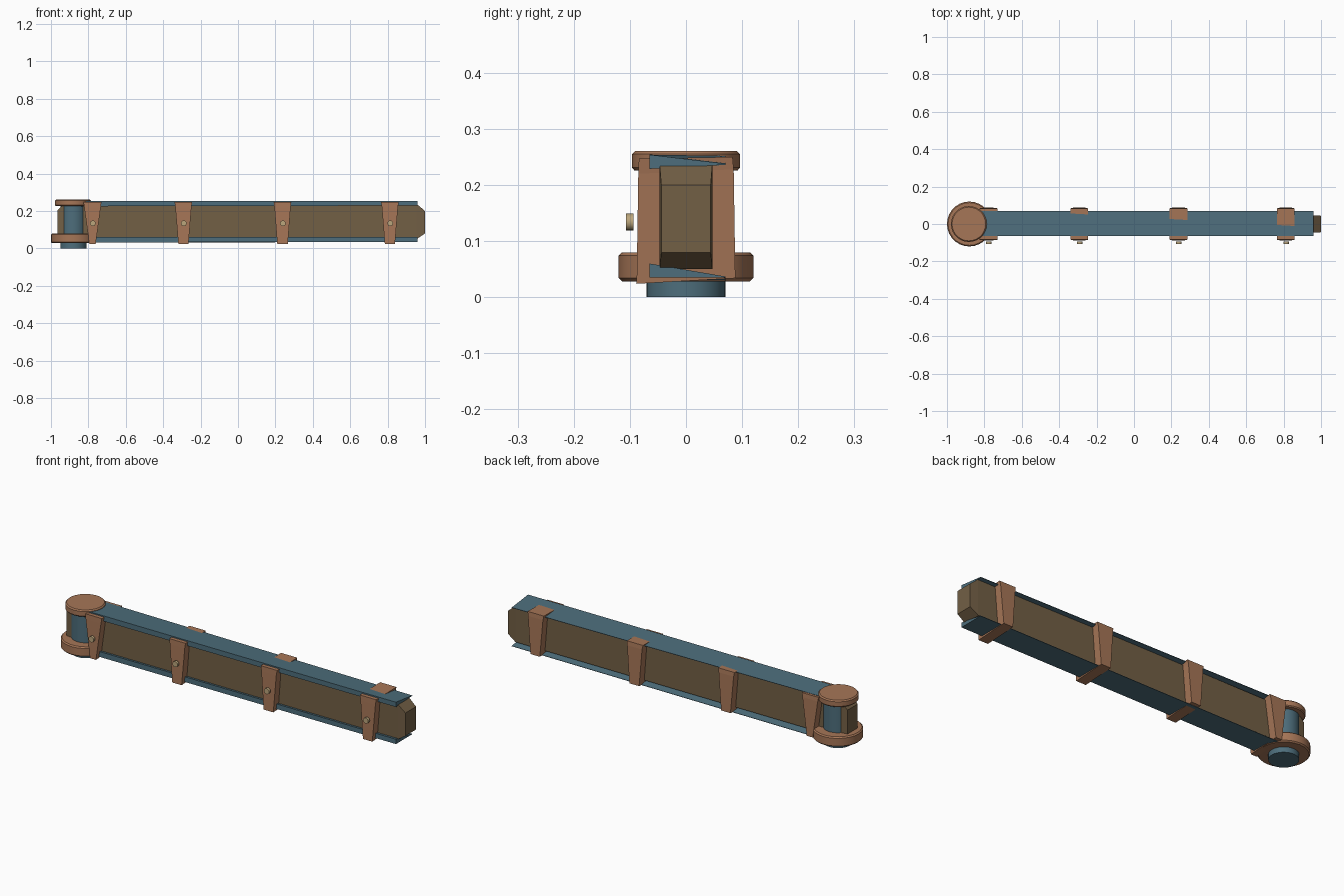
import bpy, bmesh, math
from mathutils import Matrix

if "Cube" in bpy.data.objects:
    bpy.data.objects.remove(bpy.data.objects["Cube"])


def mat(name, rgb):
    m = bpy.data.materials.new(name)
    m.diffuse_color = (*rgb, 1)
    m.use_nodes = True
    m.node_tree.nodes["Principled BSDF"].inputs["Base Color"].default_value = m.diffuse_color
    return m


WOOD = mat("wood", (0.17, 0.115, 0.06))
COPPER = mat("copper", (0.38, 0.18, 0.095))
STEEL = mat("blue_steel", (0.075, 0.155, 0.2))
BRASS = mat("brass", (0.5, 0.38, 0.2))


def finish(name, bm, material, smooth=False):
    bmesh.ops.recalc_face_normals(bm, faces=bm.faces)
    me = bpy.data.meshes.new(name)
    bm.to_mesh(me)
    bm.free()
    me.materials.append(material)
    ob = bpy.data.objects.new(name, me)
    bpy.context.collection.objects.link(ob)
    if smooth:
        bpy.ops.object.select_all(action='DESELECT')
        bpy.context.view_layer.objects.active = ob
        ob.select_set(True)
        bpy.ops.object.shade_smooth_by_angle(angle=math.radians(35))
    return ob


def loft(name, sections, material):
    """Skin a list of equal-length vertex rings and cap both ends."""
    bm = bmesh.new()
    rings = [[bm.verts.new(p) for p in s] for s in sections]
    for a, b in zip(rings, rings[1:]):
        n = len(a)
        for i in range(n):
            j = (i + 1) % n
            bm.faces.new((a[i], a[j], b[j], b[i]))
    bm.faces.new(rings[0])
    bm.faces.new(rings[-1])
    return finish(name, bm, material)


def lathe(name, x, profile, material, sides=28):
    """Revolve (radius, z) points about a vertical axis at x."""
    secs = [[(x + r * math.cos(2 * math.pi * i / sides),
              r * math.sin(2 * math.pi * i / sides), z) for i in range(sides)]
            for r, z in profile]
    ob = loft(name, secs, material)
    bpy.ops.object.select_all(action='DESELECT')
    bpy.context.view_layer.objects.active = ob
    ob.select_set(True)
    bpy.ops.object.shade_smooth_by_angle(angle=math.radians(35))
    return ob


# Wooden beam with chamfered ends
def beam_ring(x, w, z0, z1):
    return [(x, -w, z0), (x, w, z0), (x, w, z1), (x, -w, z1)]


loft("beam_core", [beam_ring(-0.965, 0.042, 0.08, 0.205),
                   beam_ring(-0.93, 0.047, 0.05, 0.238),
                   beam_ring(0.955, 0.047, 0.05, 0.238),
                   beam_ring(1.0, 0.044, 0.08, 0.2)], WOOD)


# Wedge-section rails that twist slightly along their length
def wedge(x, front_low, front_high, back):
    return [(x, -0.065, front_low), (x, 0.07, back), (x, 0.07, back + 0.002),
            (x, -0.065, front_high)]


loft("top_rail", [wedge(-0.88, 0.225, 0.253, 0.25),
                  wedge(0.96, 0.229, 0.254, 0.236)], STEEL)
loft("bottom_rail", [wedge(-0.88, 0.032, 0.06, 0.03),
                     wedge(0.96, 0.035, 0.06, 0.035)], STEEL)

# Tapered straps with a rivet on the front
for k, (x, top, low) in enumerate([(-0.778, 0.048, 0.017), (-0.292, 0.047, 0.027),
                                   (0.238, 0.047, 0.028), (0.812, 0.047, 0.027)], 1):
    def strap_ring(z_front, z_back, h, y0, y1):
        return [(x - h, y0, z_front), (x + h, y0, z_front),
                (x + h, y1, z_back), (x - h, y1, z_back)]
    loft(f"strap_{k}", [strap_ring(0.024, 0.034, low, -0.088, 0.088),
                        strap_ring(0.22, 0.228, top - 0.004, -0.085, 0.085),
                        strap_ring(0.247, 0.25, top, -0.084, 0.083)], COPPER)
    bm = bmesh.new()
    bmesh.ops.create_cone(bm, cap_ends=True, segments=16, radius1=0.015, radius2=0.015,
                          depth=0.013,
                          matrix=Matrix.Translation((x + 0.002, -0.1005, 0.134))
                          @ Matrix.Rotation(math.pi / 2, 4, 'X'))
    finish(f"rivet_{k}", bm, BRASS, True)

# Pivot: post, lower collar and top cap
lathe("pivot_post", -0.88, [(0.07, 0.0), (0.07, 0.24)], STEEL)
lathe("pivot_collar", -0.88, [(0.114, 0.028), (0.12, 0.034), (0.12, 0.074),
                              (0.114, 0.08)], COPPER)
lathe("pivot_cap", -0.883, [(0.092, 0.226), (0.096, 0.231), (0.096, 0.255),
                            (0.09, 0.261)], COPPER)
